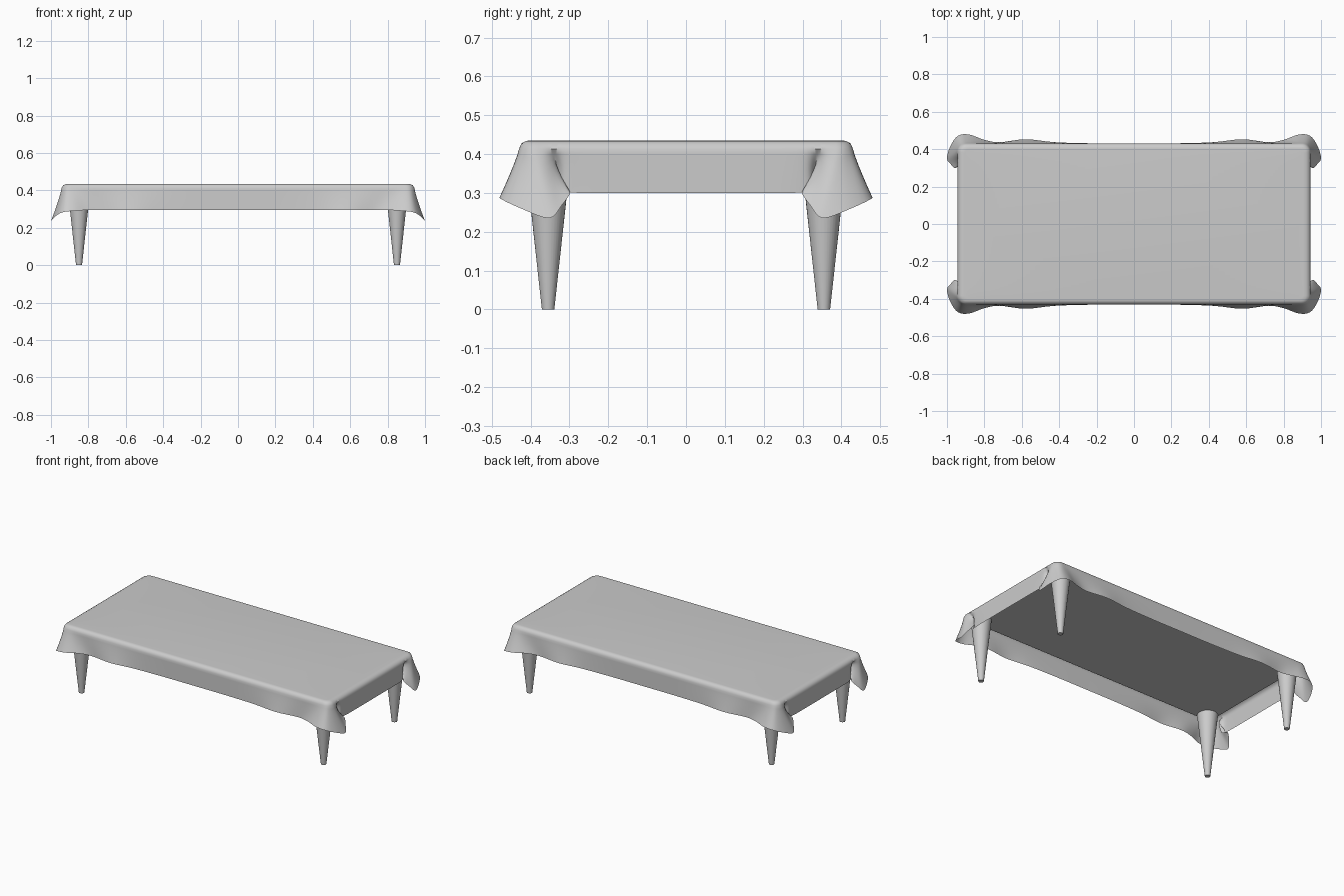
import bpy, bmesh, math
from mathutils import Vector

if "Cube" in bpy.data.objects:
    bpy.data.objects.remove(bpy.data.objects["Cube"])

grey = bpy.data.materials.new("plain grey")
grey.diffuse_color = (0.6, 0.6, 0.6, 1)
grey.use_nodes = True
grey.node_tree.nodes["Principled BSDF"].inputs["Base Color"].default_value = grey.diffuse_color


def finish(obj, angle=40):
    obj.data.materials.append(grey)
    bpy.ops.object.select_all(action='DESELECT')
    obj.select_set(True)
    bpy.context.view_layer.objects.active = obj
    bpy.ops.object.shade_smooth_by_angle(angle=math.radians(angle))
    return obj


def mesh_object(name, bm):
    me = bpy.data.meshes.new(name)
    bm.to_mesh(me)
    bm.free()
    obj = bpy.data.objects.new(name, me)
    bpy.context.collection.objects.link(obj)
    return obj


# One quarter of the cloth: (point on table edge x, y, matching hem point x, y, z)
QUARTER = [
    (.95, .00, .943, .00, .300), (.95, .15, .943, .15, .300),
    (.95, .25, .942, .26, .300), (.95, .31, .937, .315, .302),
    (.95, .335, .930, .325, .305), (.95, .355, .955, .298, .302),
    (.95, .375, .980, .320, .268), (.96, .40, 1.00, .352, .235),
    (.945, .425, .980, .420, .258), (.93, .44, .940, .472, .282),
    (.89, .44, .880, .478, .290), (.84, .44, .800, .450, .295),
    (.76, .44, .720, .437, .295), (.60, .44, .580, .453, .295),
    (.40, .44, .420, .437, .295), (.20, .44, .200, .431, .295),
    (.00, .44, .000, .431, .295)]


def smooth_points(pts, steps):
    """Catmull-Rom resampling of tuples of any length."""
    out = []
    n = len(pts)
    for i in range(n - 1):
        a, b, c, d = (pts[max(0, min(n - 1, i + k))] for k in (-1, 0, 1, 2))
        for s in range(steps):
            t = s / steps
            out.append([0.5 * (2*q + (r - p)*t + (2*p - 5*q + 4*r - w)*t*t
                        + (3*q - p - 3*r + w)*t**3) for p, q, r, w in zip(a, b, c, d)])
    out.append(list(pts[-1]))
    return out


def rounded(x, y, hx, hy, r):
    """Project a point onto a rounded rectangle."""
    c = Vector((min(x, hx - r), min(y, hy - r)))
    d = Vector((x, y)) - c
    return c + d.normalized() * r


# Draped cloth: rounded shoulder rings, then a skirt flaring at the corners
pts = smooth_points(QUARTER, 4)
rings = []
for hx, hy, r, z in ((.905, .400, .02, .435), (.920, .412, .03, .434),
                     (.935, .424, .04, .427), (.943, .430, .045, .413)):
    rings.append([(*rounded(p[0], p[1], hx, hy, r), z) for p in pts])
shoulder = rings[-1]
STEPS = 8
for k in range(1, STEPS + 1):
    t = k / STEPS
    ring = []
    for p, s in zip(pts, shoulder):
        w = t ** 1.15
        x = s[0] + (p[2] - s[0]) * w
        y = s[1] + (p[3] - s[1]) * w
        z = s[2] + (p[4] - s[2]) * t
        # tucked crease beside the corner
        if p[0] > .94:
            x -= .025 * math.exp(-((p[1] - .345) / .022) ** 2) * math.sin(math.pi * t)
        ring.append((x, y, z))
    rings.append(ring)

bm = bmesh.new()
vr = [[bm.verts.new(p) for p in ring] for ring in rings]
centre = bm.verts.new((0, 0, .435))
bm.faces.new([centre] + vr[0])
for up, lo in zip(vr, vr[1:]):
    for i in range(len(up) - 1):
        bm.faces.new((up[i], lo[i], lo[i + 1], up[i + 1]))
cloth = finish(mesh_object("draped_cloth", bm), 60)
mirror = cloth.modifiers.new("mirror", 'MIRROR')
mirror.use_axis = (True, True, False)
mirror.merge_threshold = 0.0005

# Thin tabletop hidden under the cloth
bm = bmesh.new()
bmesh.ops.create_cube(bm, size=1)
bmesh.ops.scale(bm, vec=(1.82, .82, .025), verts=bm.verts)
bmesh.ops.translate(bm, vec=(0, 0, .4175), verts=bm.verts)
bmesh.ops.bevel(bm, geom=bm.edges[:], offset=.008, segments=2, affect='EDGES')
finish(mesh_object("tabletop", bm))

# Four tapered round legs
for sx, side in ((-1, "left"), (1, "right")):
    for sy, end in ((-1, "front"), (1, "back")):
        bpy.ops.mesh.primitive_cone_add(vertices=32, radius1=.016, radius2=.061,
                                        depth=.41, location=(sx * .85, sy * .355, .205))
        leg = bpy.context.object
        leg.name = f"{end}_{side}_leg"
        finish(leg)
